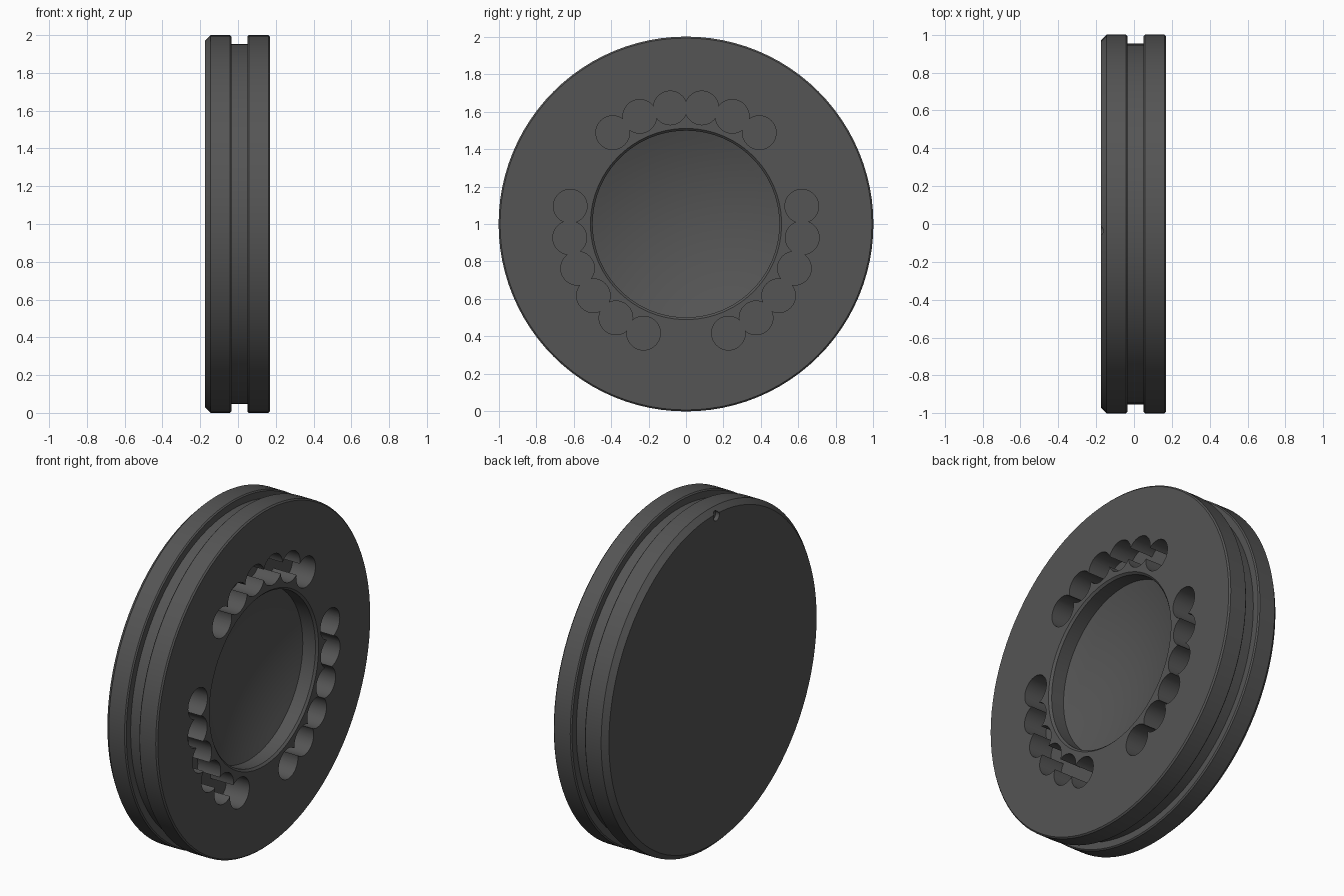
import bpy, bmesh, math
from mathutils import Matrix, Vector

if "Cube" in bpy.data.objects:
    bpy.data.objects.remove(bpy.data.objects["Cube"])

CENTRE = Vector((0, 0, 1))
SEGMENTS = 96


def finish(bm, name):
    bmesh.ops.recalc_face_normals(bm, faces=bm.faces)
    mesh = bpy.data.meshes.new(name)
    bm.to_mesh(mesh)
    bm.free()
    obj = bpy.data.objects.new(name, mesh)
    bpy.context.collection.objects.link(obj)
    return obj


def lathe(name, profile):
    """Revolve (x, radius) points about the x axis; both ends lie on the axis."""
    bm = bmesh.new()
    verts = [bm.verts.new((x, 0, r)) for x, r in profile]
    edges = [bm.edges.new(pair) for pair in zip(verts, verts[1:])]
    bmesh.ops.spin(bm, geom=verts + edges, cent=(0, 0, 0), axis=(1, 0, 0),
                   angle=2 * math.pi, steps=SEGMENTS)
    bmesh.ops.remove_doubles(bm, verts=bm.verts, dist=1e-5)
    bmesh.ops.translate(bm, verts=bm.verts, vec=CENTRE)
    return finish(bm, name)


def add_rod(bm, x0, x1, y, z, radius):
    place = Matrix.Translation(((x0 + x1) / 2, y, z)) @ Matrix.Rotation(math.pi / 2, 4, 'Y')
    bmesh.ops.create_cone(bm, cap_ends=True, segments=40, radius1=radius, radius2=radius,
                          depth=x1 - x0, matrix=place)


# Disc: chamfered back, grooved rim, flat front with a dished recess
outer = [(-0.175, 0), (-0.175, 0.97), (-0.145, 1.0), (-0.042, 1.0), (-0.035, 0.993),
         (-0.035, 0.953), (0.05, 0.953), (0.05, 0.993), (0.057, 1.0),
         (0.162, 1.0), (0.17, 0.992), (0.17, 0.51), (0.158, 0.498)]
dish = [(-0.02 + 0.095 * (r / 0.498) ** 2, r) for r in (0.498 * i / 12 for i in range(12, -1, -1))]
disc = lathe("disc", outer + dish)

# Three arcs of six overlapping blind holes; alternate holes go to separate cutters
cutters = []
for parity in range(2):
    bm = bmesh.new()
    for arc in (90, 210, 330):
        for i in range(parity, 6, 2):
            a = math.radians(arc + (i - 2.5) * 15.5)
            add_rod(bm, 0.02, 0.3, 0.625 * math.cos(a), 1 + 0.625 * math.sin(a), 0.09)
    cutters.append(finish(bm, f"hole_cutter_{parity}"))

# Small notch at the top of the back chamfer
bm = bmesh.new()
add_rod(bm, -0.3, -0.15, -0.035, 1.955, 0.027)
cutters.append(finish(bm, "notch_cutter"))

bpy.context.view_layer.objects.active = disc
disc.select_set(True)
for cutter in cutters:
    mod = disc.modifiers.new(cutter.name, 'BOOLEAN')
    mod.operation, mod.solver, mod.object = 'DIFFERENCE', 'EXACT', cutter
    bpy.ops.object.modifier_apply(modifier=mod.name)
    bpy.data.objects.remove(cutter)

# Dark grey finish
dark = bpy.data.materials.new("dark_grey")
dark.diffuse_color = (0.09, 0.09, 0.09, 1)
dark.use_nodes = True
dark.node_tree.nodes["Principled BSDF"].inputs["Base Color"].default_value = dark.diffuse_color
disc.data.materials.clear()
disc.data.materials.append(dark)
bpy.ops.object.shade_smooth_by_angle(angle=math.radians(30))
